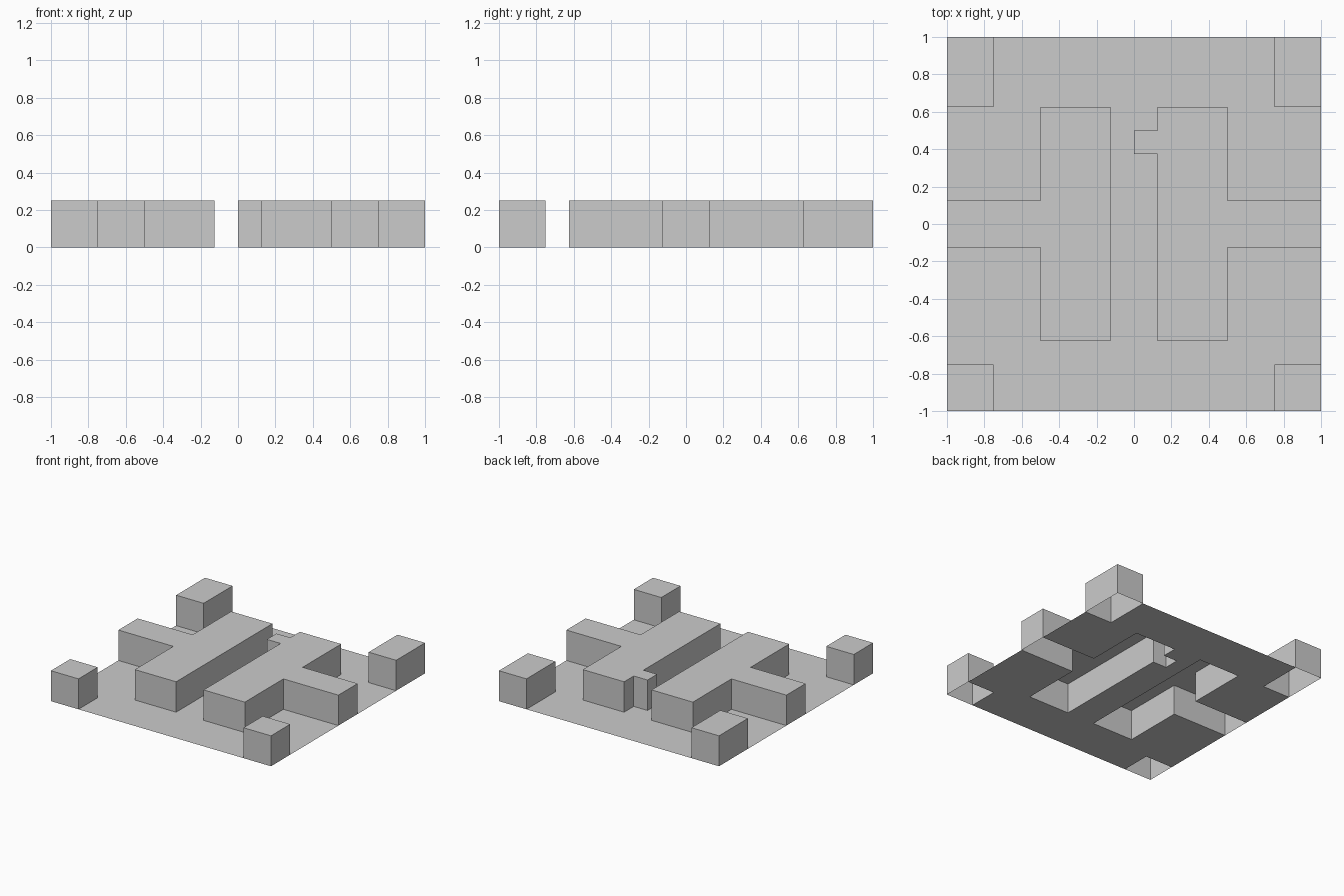
import bpy, bmesh

if "Cube" in bpy.data.objects:
    bpy.data.objects.remove(bpy.data.objects["Cube"])

HEIGHT = 0.25


def make_object(name, bm):
    mesh = bpy.data.meshes.new(name)
    bm.to_mesh(mesh)
    bm.free()
    obj = bpy.data.objects.new(name, mesh)
    bpy.context.collection.objects.link(obj)
    return obj


def hollow_block(name, outline):
    """Raised shell over a counter-clockwise outline, open underneath."""
    bm = bmesh.new()
    low = [bm.verts.new((x, y, 0)) for x, y in outline]
    top = [bm.verts.new((x, y, HEIGHT)) for x, y in outline]
    n = len(outline)
    for i in range(n):
        j = (i + 1) % n
        bm.faces.new((low[i], low[j], top[j], top[i]))
    bm.faces.new(top)
    return make_object(name, bm)


def rect(x0, x1, y0, y1):
    return [(x0, y0), (x1, y0), (x1, y1), (x0, y1)]


def mirror(outline):
    return [(-x, y) for x, y in reversed(outline)]


# Corner blocks, the back pair deeper than the front pair
front_corner = rect(0.75, 1, -1, -0.75)
back_corner = rect(0.75, 1, 0.625, 1)
for part, outline in (("front", front_corner), ("back", back_corner)):
    hollow_block(part + "_right_corner_block", outline)
    hollow_block(part + "_left_corner_block", mirror(outline))

# T-shaped walls with an arm to each side edge; the right one has a small nub
tee = [(0.125, -0.625), (0.5, -0.625), (0.5, -0.125), (1, -0.125),
       (1, 0.125), (0.5, 0.125), (0.5, 0.625), (0.125, 0.625)]
nub = [(0.125, 0.5), (0, 0.5), (0, 0.375), (0.125, 0.375)]
hollow_block("left_wall", mirror(tee))
hollow_block("right_wall", tee + nub)

# Thin floor sheet with openings under every raised block
half = [front_corner, back_corner, rect(0.125, 0.5, -0.625, 0.625),
        rect(0.5, 1, -0.125, 0.125)]
holes = half + [mirror(r) for r in half] + [rect(0, 0.125, 0.375, 0.5)]
xs = sorted({p[0] for r in holes for p in r})
ys = sorted({p[1] for r in holes for p in r})


def is_open(x, y):
    return any(min(p[0] for p in r) < x < max(p[0] for p in r)
               and min(p[1] for p in r) < y < max(p[1] for p in r) for r in holes)


bm = bmesh.new()
for x0, x1 in zip(xs, xs[1:]):
    for y0, y1 in zip(ys, ys[1:]):
        if not is_open((x0 + x1) / 2, (y0 + y1) / 2):
            bm.faces.new([bm.verts.new((x, y, 0)) for x, y in rect(x0, x1, y0, y1)])
bmesh.ops.remove_doubles(bm, verts=bm.verts, dist=1e-5)
make_object("floor", bm)
